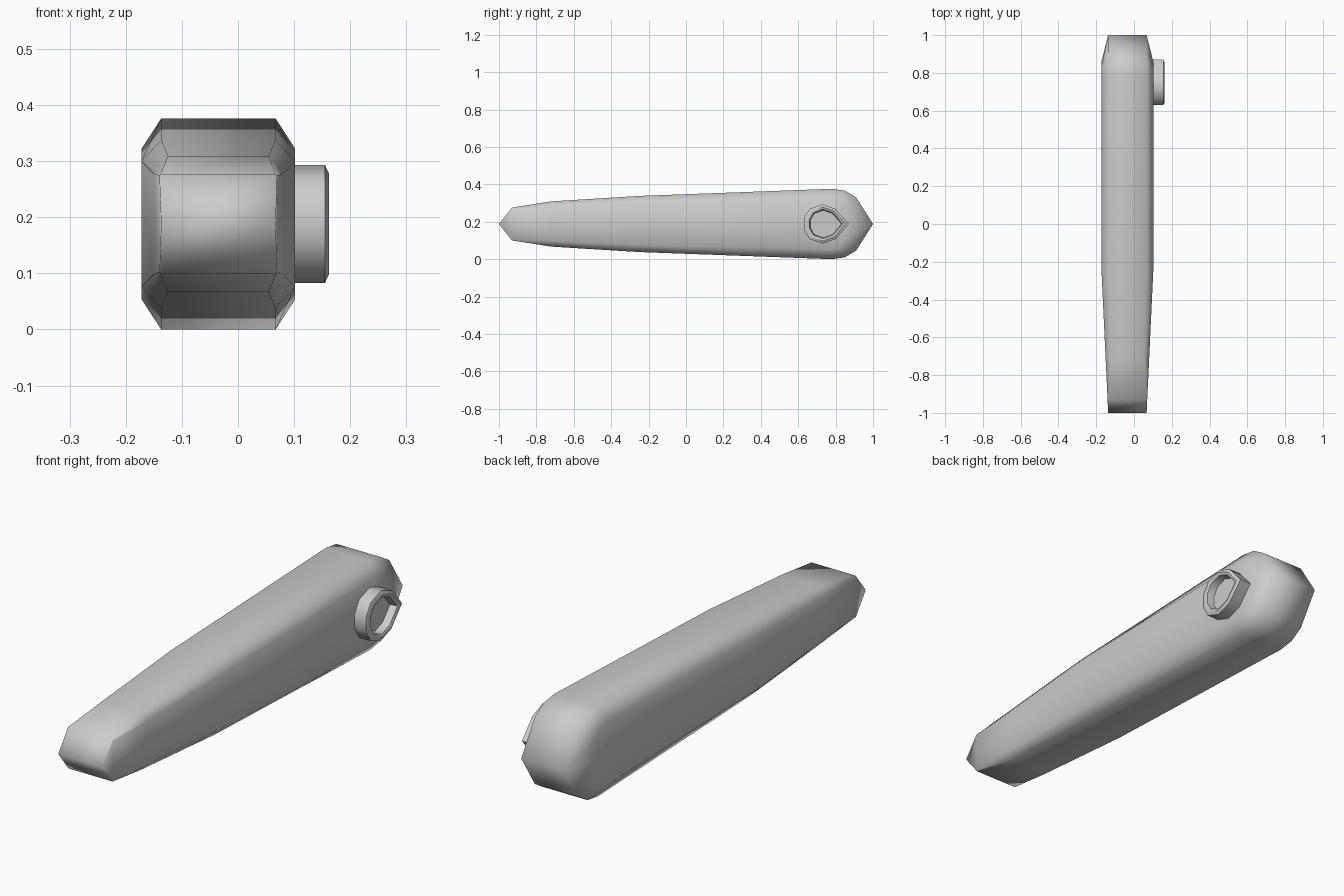
import bpy, bmesh, math

if "Cube" in bpy.data.objects:
    bpy.data.objects.remove(bpy.data.objects["Cube"])

CX, CZ = -0.035, 0.188


def finish(name, bm, angle):
    bmesh.ops.remove_doubles(bm, verts=bm.verts, dist=0.0005)
    bmesh.ops.recalc_face_normals(bm, faces=bm.faces)
    mesh = bpy.data.meshes.new(name)
    bm.to_mesh(mesh)
    bm.free()
    ob = bpy.data.objects.new(name, mesh)
    bpy.context.collection.objects.link(ob)
    bpy.ops.object.select_all(action='DESELECT')
    ob.select_set(True)
    bpy.context.view_layer.objects.active = ob
    bpy.ops.object.shade_smooth_by_angle(angle=math.radians(angle))
    return ob


def loft(bm, rings, closed=True):
    # Bridge successive rings with faces, dropping collapsed corners
    rows = [[bm.verts.new(p) for p in r] for r in rings]
    n = len(rows[0])
    for a, b in zip(rows, rows[1:]):
        for i in range(n if closed else n - 1):
            j = (i + 1) % n
            quad = []
            for v in (a[i], a[j], b[j], b[i]):
                if all((v.co - q.co).length > 0.0005 for q in quad):
                    quad.append(v)
            if len(quad) > 2:
                bm.faces.new(quad)
    return rows


# Long tapered body: top strip and side panel outlines, (y, half width, half height)
strip = [(-1, .102, 0), (-.93, .102, .088), (-.72, .090, .121), (-.25, .102, .150),
         (.78, .102, .188), (.85, .102, .178), (.91, .102, .142), (1, .102, 0)]
panel = [(-1, .102, 0), (-.93, .105, .086), (-.72, .115, .090), (-.25, .137, .112),
         (.77, .137, .134), (.81, .137, .125), (.835, .137, .09), (.86, .137, 0)]
rings = []
for (y1, w1, h1), (y2, w2, h2) in zip(strip, panel):
    rings.append([(CX + sx * w, y, CZ + sz * h) for sx, sz, w, y, h in (
        (-1, 1, w1, y1, h1), (1, 1, w1, y1, h1), (1, 1, w2, y2, h2), (1, -1, w2, y2, h2),
        (1, -1, w1, y1, h1), (-1, -1, w1, y1, h1), (-1, -1, w2, y2, h2), (-1, 1, w2, y2, h2))])
bm = bmesh.new()
loft(bm, rings)
finish("body", bm, 75)

# Raised pivot boss with a shallow recess on the right side
half = [(.87, 0), (.80, .08), (.73, .105), (.66, .08), (.63, .03)]
outline = half + [(y, -z) for y, z in reversed(half[1:])]
steps = [(.09, 1), (.155, 1), (.162, .86), (.157, .74), (.125, .70)]
bm = bmesh.new()
rows = loft(bm, [[(x, .745 + (y - .745) * s, CZ + z * s) for y, z in outline]
                 for x, s in steps])
bm.faces.new(rows[0])
bm.faces.new(rows[-1])
finish("pivot_boss", bm, 45)
